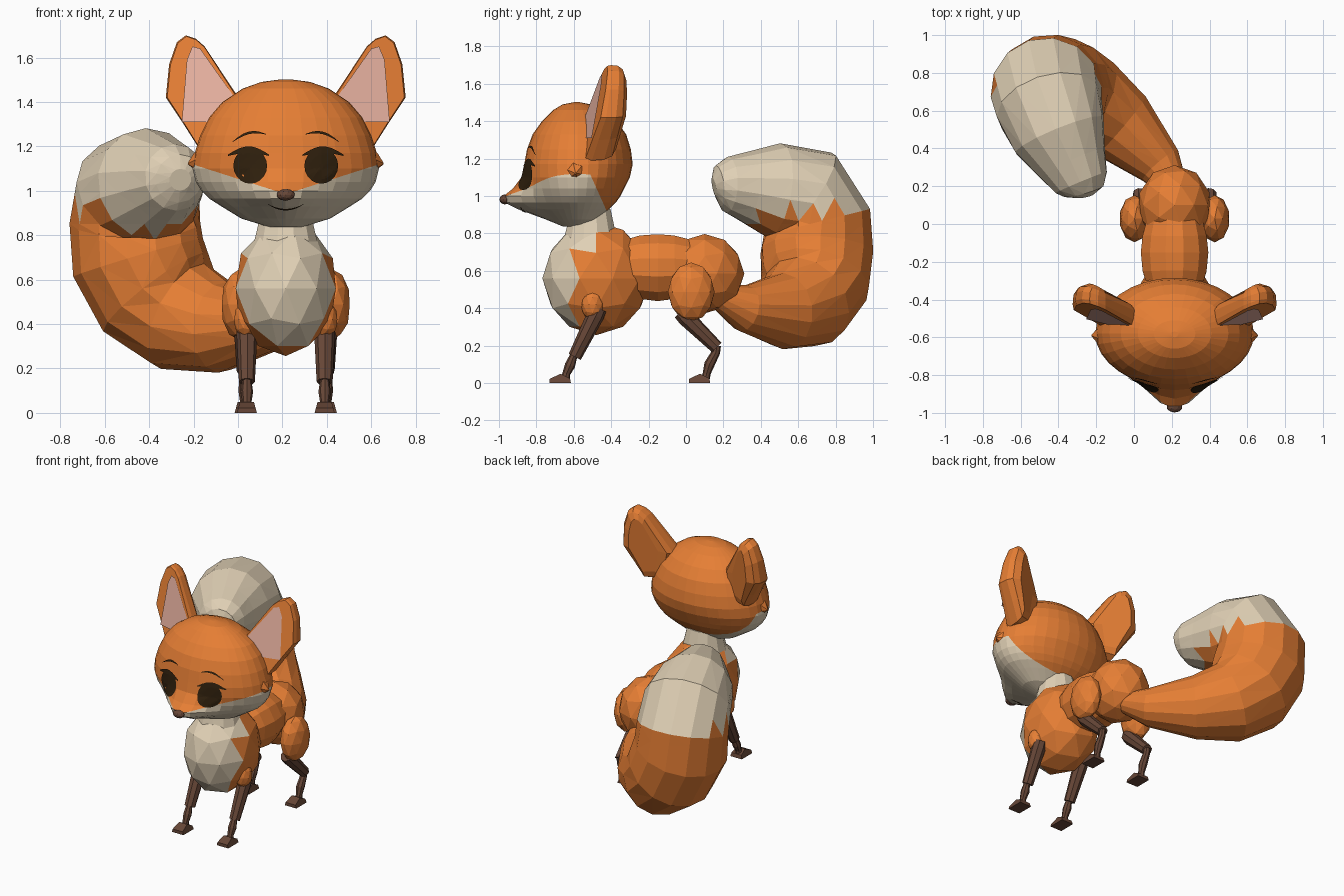
import bpy, bmesh
from math import sin, cos, pi
from mathutils import Vector, Matrix
from mathutils.bvhtree import BVHTree

if "Cube" in bpy.data.objects:
    bpy.data.objects.remove(bpy.data.objects["Cube"])

CX = 0.215  # mid-plane of the animal (the tail swings to its right)


def material(name, rgb):
    m = bpy.data.materials.new(name)
    m.use_nodes = True
    m.diffuse_color = (*rgb, 1)
    m.node_tree.nodes["Principled BSDF"].inputs["Base Color"].default_value = (*rgb, 1)
    return m


ORANGE = material("orange fur", (0.79, 0.21, 0.035))
CREAM = material("cream fur", (0.75, 0.635, 0.465))
PINK = material("ear pink", (0.80, 0.44, 0.35))
BROWN = material("leg brown", (0.135, 0.062, 0.038))
DARK = material("eye dark", (0.028, 0.014, 0.004))


def finish(name, bm, mats, rule=None, closed=True):
    """Turn a bmesh into an object; rule picks faces for the second material."""
    if closed:
        bmesh.ops.recalc_face_normals(bm, faces=bm.faces)
    else:
        bm.normal_update()
        for f in bm.faces:
            if f.normal.y > 0:
                f.normal_flip()
    for f in bm.faces:
        f.material_index = int(bool(rule and rule(f.calc_center_median())))
    me = bpy.data.meshes.new(name)
    bm.to_mesh(me)
    bm.free()
    for m in mats:
        me.materials.append(m)
    ob = bpy.data.objects.new(name, me)
    bpy.context.collection.objects.link(ob)


def bridge(bm, rings, caps=True):
    for a, b in zip(rings, rings[1:]):
        n = len(a)
        for i in range(n):
            bm.faces.new((a[i], a[(i + 1) % n], b[(i + 1) % n], b[i]))
    if caps:
        bm.faces.new(rings[0])
        bm.faces.new(rings[-1])


def tube_mesh(path, sides):
    """Loft circles of varying radius along (x, y, z, r) points."""
    bm = bmesh.new()
    pts = [Vector(p[:3]) for p in path]
    rings, old, side = [], None, None
    for i, p in enumerate(pts):
        t = (pts[min(i + 1, len(pts) - 1)] - pts[max(i - 1, 0)]).normalized()
        if old is None:
            side = t.orthogonal().normalized()
        else:
            side = old.rotation_difference(t) @ side
        old = t
        rings.append([bm.verts.new(p + path[i][3] * (Matrix.Rotation(2 * pi * k / sides, 3, t) @ side))
                      for k in range(sides)])
    bridge(bm, rings)
    return bm


def tube(name, path, mat, sides=8):
    finish(name, tube_mesh(path, sides), [mat])


def ball(name, loc, size, mats, rule=None):
    bm = bmesh.new()
    bmesh.ops.create_icosphere(bm, subdivisions=2, radius=1)
    bmesh.ops.scale(bm, vec=size, verts=bm.verts)
    bmesh.ops.translate(bm, vec=loc, verts=bm.verts)
    finish(name, bm, mats, rule)


def cut(bm, co, no):
    bmesh.ops.bisect_plane(bm, geom=bm.verts[:] + bm.edges[:] + bm.faces[:], plane_co=co, plane_no=no)


# Head: stacked rings (height, half width, back y, front y, muzzle length)
HEAD = [(.838, .08, -.55, -.66, 0), (.875, .20, -.47, -.72, .03), (.93, .29, -.41, -.77, .13),
        (.965, .345, -.375, -.80, .17), (1.0, .38, -.35, -.82, .155), (1.04, .405, -.33, -.84, .085),
        (1.1, .42, -.30, -.86, .02), (1.17, .41, -.285, -.865, 0), (1.25, .385, -.295, -.85, 0),
        (1.33, .345, -.32, -.82, 0), (1.4, .285, -.37, -.77, 0), (1.46, .195, -.44, -.71, 0),
        (1.49, .11, -.51, -.66, 0), (1.502, .02, -.57, -.6, 0)]
HY, SEG = -0.58, 32
bm = bmesh.new()
rings = []
for z, w, back, front, muzzle in HEAD:
    ring = []
    for k in range(SEG):
        a = 2 * pi * k / SEG
        c = cos(a)
        y = HY + c * (front - HY) - muzzle * c ** 8 if c > 0 else HY - c * (back - HY)
        ring.append(bm.verts.new((CX + w * sin(a), y, z)))
    rings.append(ring)
bridge(bm, rings)
bm.normal_update()
face_tree = BVHTree.FromBMesh(bm)
for s in (-1, 1):
    cut(bm, (CX, 0, .985), (-.32 * s, 0, 1))
cut(bm, (CX, -.46, 1), (0, 1, .45))
finish("head", bm, [ORANGE, CREAM],
       lambda c: c.z < .985 + .32 * abs(c.x - CX) and c.y < -.46 - .45 * (c.z - 1))
ball("nose", (CX, -.968, .982), (.042, .03, .027), [BROWN])


def on_face(dx, z, lift=.008):
    hit = face_tree.ray_cast(Vector((CX + dx, -2, z)), Vector((0, 1, 0)))[0]
    return Vector((CX + dx, (hit.y if hit else HY) - lift, z))


def decal(name, outline, centre):
    """Thin patch laid over the face."""
    bm = bmesh.new()
    c = Vector(centre)
    rings = [[bm.verts.new(on_face(*c.lerp(Vector(p), t / 8))) for p in outline]
             for t in range(1, 9)]
    bridge(bm, rings, caps=False)
    bm.faces.new(rings[0])
    finish(name, bm, [DARK], closed=False)


def stroke(name, line, width):
    """Thin tapered line laid over the face."""
    bm = bmesh.new()
    n = len(line) - 1
    rows = []
    for i, (dx, z) in enumerate(line):
        h = width * (.2 + .8 * sin(pi * i / n))
        rows.append([bm.verts.new(on_face(dx, z + e * h)) for e in (-.5, .5)])
    for a, b in zip(rows, rows[1:]):
        bm.faces.new((a[0], b[0], b[1], a[1]))
    finish(name, bm, [DARK], closed=False)


stroke("mouth", [(.08 * t / 5, .915 + .025 * (t / 5) ** 2) for t in range(-5, 6)], .007)

EAR = [(.365, 1.65), (.405, 1.685), (.45, 1.7), (.49, 1.67), (.525, 1.57), (.54, 1.42), (.46, 1.3),
       (.39, 1.19), (.25, 1.2), (.20, 1.4)]
EAR_PINK = [(.385, 1.64), (.42, 1.65), (.445, 1.59), (.468, 1.31), (.325, 1.31), (.23, 1.42)]
FOOT = [(-.06, 0), (.055, 0), (.05, .025), (0, .05), (-.06, .022)]


def ear_y(dx, z):
    return -.565 + .25 * (dx - .2) + .2 * (z - 1.3)


# Paired parts
for s, side in ((-1, "right"), (1, "left")):
    x = lambda d: CX + s * d
    decal(side + "_eye", [(s * (.16 + .076 * cos(a * pi / 10)), 1.112 + .08 * sin(a * pi / 10))
                          for a in range(20)], (s * .16, 1.112))
    stroke(side + "_lash", [(s * (.075 + .185 * t / 10), 1.16 + .025 * sin(pi * t / 10)) for t in range(11)], .03)
    stroke(side + "_brow", [(s * (.09 + .15 * t / 6), 1.255 + .015 * sin(pi * t / 6) - .035 * (t / 6) ** 2)
                            for t in range(7)], .012)
    tube(side + "_cheek_tuft", [(x(.34), -.59, 1.14, .085), (x(.405), -.59, 1.128, .045),
                                (x(.44), -.59, 1.122, .004)], ORANGE, 6)

    # Ear shell, thick at the root with a rounded back, and the pink plate in front
    bm = bmesh.new()
    rings = []
    for depth, k in ((0, .96), (.025, 1), (.07, .97), (.1, .82), (.115, .5)):
        rings.append([bm.verts.new((x(.38 + (a - .38) * k),
                                    ear_y(a, b) + depth * (1.45 - 1.2 * (b - 1.19)),
                                    1.45 + (b - 1.45) * (k + 1) / 2))
                      for a, b in EAR])
    bridge(bm, rings)
    finish(side + "_ear", bm, [ORANGE])
    bm = bmesh.new()
    bm.faces.new([bm.verts.new((x(a), ear_y(a, b) - .008, b)) for a, b in EAR_PINK])
    finish(side + "_inner_ear", bm, [PINK], closed=False)

    # Shoulder, thigh and legs
    ball(side + "_shoulder", (x(.175), -.5, .42), (.06, .062, .085), [ORANGE])
    ball(side + "_thigh", (x(.212), .028, .487), (.08, .125, .158), [ORANGE])
    legs = {"front": (.175, -.67, [(-.465, .40, .042), (-.485, .36, .047), (-.595, .14, .036)],
                      [(-.59, .17, .02), (-.605, .135, .022), (-.62, .095, .028), (-.64, .05, .021),
                       (-.645, .025, .024)]),
            "hind": (.185, .075, [(-.03, .38, .042), (0, .35, .047), (.165, .19, .036)],
                     [(.165, .2, .022), (.16, .165, .023), (.125, .1, .028), (.11, .05, .021),
                      (.105, .025, .024)])}
    for end, (dx, foot_y, upper, lower) in legs.items():
        for part, pts in (("leg", upper), ("shank", lower)):
            tube(f"{side}_{end}_{part}", [(x(dx), *p) for p in pts], BROWN)
        bm = bmesh.new()
        bridge(bm, [[bm.verts.new((x(dx) + e * (1 - 6 * b), foot_y + a, b)) for a, b in FOOT]
                    for e in (-.045, .045)])
        finish(f"{side}_{end}_foot", bm, [BROWN])

# Neck, chest, belly and rump
tube("neck", [(CX, -.51, .76, .15), (CX, -.51, .82, .135), (CX, -.51, .93, .11)], CREAM, 12)
ball("chest", (CX, -.48, .56), (.237, .288, .304), [ORANGE, CREAM],
     lambda c: c.y < -.58 or (c.z > .7 and c.y < -.51))
tube("belly", [(CX, -.33, .62, .15), (CX, -.25, .62, .175), (CX, -.15, .617, .185),
               (CX, -.06, .62, .175), (CX, .03, .62, .15)], ORANGE, 12)
ball("rump", (CX, .1, .585), (.195, .212, .212), [ORANGE])

# Tail: a fat curl with a ragged pale tip
TAIL = [(.22, .18, .46, .07), (.14, .31, .40, .125), (-.07, .52, .385, .205), (-.25, .64, .435, .26),
        (-.37, .69, .54, .295), (-.45, .70, .70, .305), (-.465, .70, .86, .295), (-.45, .625, 1.0, .285),
        (-.395, .47, 1.03, .255), (-.325, .32, 1.05, .19), (-.28, .22, 1.06, .15),
        (-.265, .175, 1.055, .11), (-.26, .15, 1.05, .05)]
bm = tube_mesh(TAIL, 14)
for level in (.85, .99):
    cut(bm, (0, 0, level), (0, 0, 1))
bmesh.ops.triangulate(bm, faces=bm.faces)
finish("tail", bm, [ORANGE, CREAM], lambda c: c.z > .92 or (c.z > .75 and c.y < .38))
